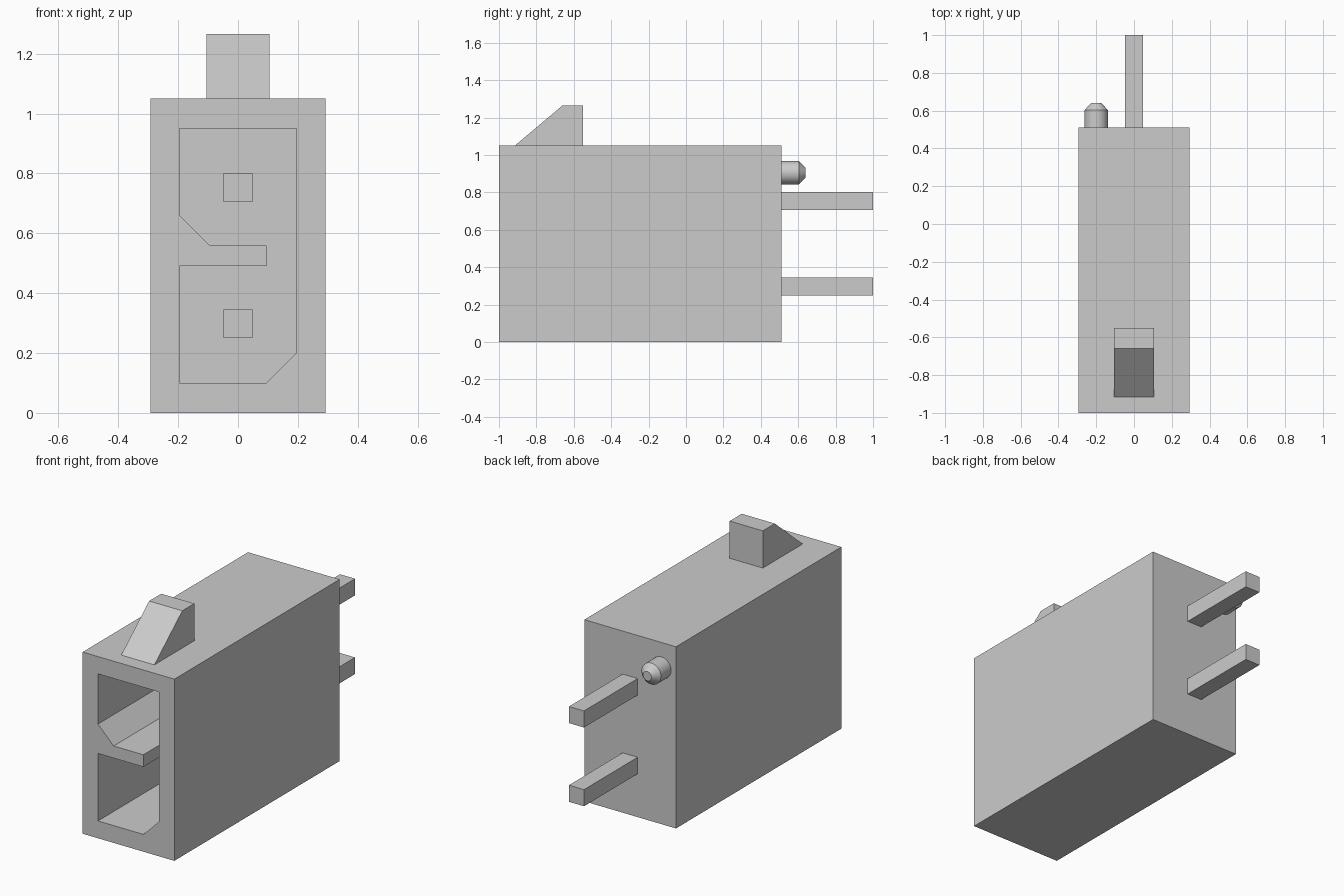
import bpy
import bmesh
import math
from mathutils import Vector

cube = bpy.data.objects.get("Cube")
if cube:
    bpy.data.objects.remove(cube, do_unlink=True)

grey = bpy.data.materials.new("plain_grey")
grey.use_nodes = True
COLOUR = (0.6, 0.6, 0.6, 1)
grey.diffuse_color = COLOUR
grey.node_tree.nodes["Principled BSDF"].inputs["Base Color"].default_value = COLOUR


def prism(name, profile, axis, start, end):
    """Extrude a profile along x (points are y, z) or along y (points are x, z)."""
    bm = bmesh.new()
    place = {"x": lambda a, b: (start, a, b), "y": lambda a, b: (a, start, b)}[axis]
    face = bm.faces.new([bm.verts.new(place(a, b)) for a, b in profile])
    step = Vector((end - start, 0, 0)) if axis == "x" else Vector((0, end - start, 0))
    extruded = bmesh.ops.extrude_face_region(bm, geom=[face], use_keep_orig=True)
    moved = [v for v in extruded["geom"] if isinstance(v, bmesh.types.BMVert)]
    bmesh.ops.translate(bm, vec=step, verts=moved)
    bmesh.ops.recalc_face_normals(bm, faces=bm.faces)
    mesh = bpy.data.meshes.new(name)
    bm.to_mesh(mesh)
    bm.free()
    mesh.materials.append(grey)
    obj = bpy.data.objects.new(name, mesh)
    bpy.context.collection.objects.link(obj)
    return obj


def rectangle(x0, x1, z0, z1):
    return [(x0, z0), (x1, z0), (x1, z1), (x0, z1)]


# Housing with a keyed socket around a side tongue
housing = prism("housing", rectangle(-0.293, 0.293, 0, 1.05), "y", -1, 0.51)
socket = [(-0.195, 0.1), (0.095, 0.1), (0.195, 0.2), (0.195, 0.95), (-0.195, 0.95),
          (-0.195, 0.66), (-0.095, 0.56), (0.095, 0.56), (0.095, 0.49), (-0.195, 0.49)]
cutter = prism("socket_cutter", socket, "y", -1.1, 0.3)
cutter.hide_render = True
cut = housing.modifiers.new("socket", "BOOLEAN")
cut.operation = "DIFFERENCE"
cut.solver = "EXACT"
cut.object = cutter
bpy.context.view_layer.objects.active = housing
housing.select_set(True)
bpy.ops.object.modifier_apply(modifier=cut.name)
bpy.data.objects.remove(cutter, do_unlink=True)

# Latch ramp on top
prism("latch_ramp", [(-0.915, 1.05), (-0.55, 1.05), (-0.55, 1.265), (-0.66, 1.265)],
      "x", -0.106, 0.106)

# Square contact pins running through the rear wall
for label, z in (("lower", 0.298), ("upper", 0.753)):
    prism(label + "_pin", rectangle(-0.048, 0.048, z - 0.048, z + 0.048), "y", -0.5, 1)

# Locating peg with a tapered tip
bm = bmesh.new()
rings = []
for y, radius in ((0.51, 0.062), (0.603, 0.062), (0.64, 0.027)):
    angles = [math.tau * i / 32 for i in range(32)]
    rings.append([bm.verts.new((-0.2 + radius * math.cos(a), y, 0.905 + radius * math.sin(a)))
                  for a in angles])
for a, b in zip(rings, rings[1:]):
    for i in range(32):
        j = (i + 1) % 32
        bm.faces.new((a[i], a[j], b[j], b[i]))
bm.faces.new(rings[0])
bm.faces.new(rings[-1])
bmesh.ops.recalc_face_normals(bm, faces=bm.faces)
mesh = bpy.data.meshes.new("locating_peg")
bm.to_mesh(mesh)
bm.free()
mesh.materials.append(grey)
peg = bpy.data.objects.new("locating_peg", mesh)
bpy.context.collection.objects.link(peg)
bpy.ops.object.select_all(action="DESELECT")
peg.select_set(True)
bpy.context.view_layer.objects.active = peg
bpy.ops.object.shade_smooth_by_angle(angle=math.radians(30))
